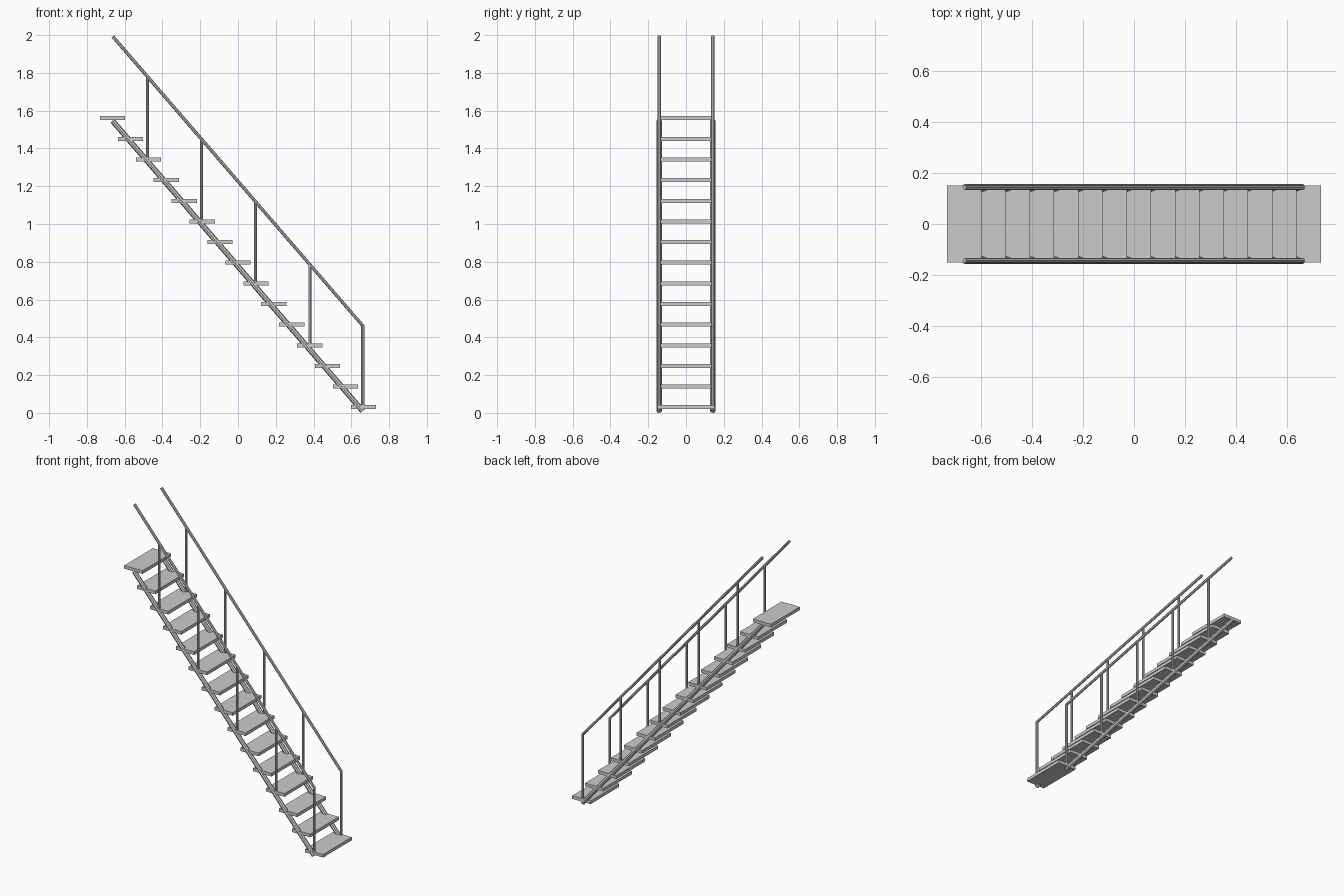
import bpy
from mathutils import Vector

if "Cube" in bpy.data.objects:
    bpy.data.objects.remove(bpy.data.objects["Cube"])

STEPS = 15
SIDE_Y = 0.142
BOTTOM = Vector((0.664, 0, 0.03))
TOP = Vector((-0.664, 0, 1.56))


def tube(name, points, radius):
    """Eight-sided capped tube along a straight or mitred path."""
    curve = bpy.data.curves.new(name, 'CURVE')
    curve.dimensions = '3D'
    curve.bevel_depth = radius
    curve.bevel_resolution = 2
    curve.use_fill_caps = True
    spline = curve.splines.new('POLY')
    spline.points.add(len(points) - 1)
    for p, co in zip(spline.points, points):
        p.co = (*co, 1)
    spline.use_smooth = False
    obj = bpy.data.objects.new(name, curve)
    bpy.context.collection.objects.link(obj)
    bpy.ops.object.select_all(action='DESELECT')
    bpy.context.view_layer.objects.active = obj
    obj.select_set(True)
    bpy.ops.object.convert(target='MESH')
    return bpy.context.view_layer.objects.active


# Treads
for i in range(STEPS):
    bpy.ops.mesh.primitive_cube_add(size=1, location=BOTTOM.lerp(TOP, i / (STEPS - 1)))
    tread = bpy.context.object
    tread.name = f"tread_{i + 1}"
    tread.scale = (0.134, 0.302, 0.021)

# Sloping rail height at a given x
rail_low, rail_high = (0.66, 0.462), (-0.663, 1.993)
slope = (rail_high[1] - rail_low[1]) / (rail_high[0] - rail_low[0])

for side, y in (("left", SIDE_Y), ("right", -SIDE_Y)):
    # Stringer running through the treads
    tube(f"stringer_{side}", [(0.66, y, 0.0095), (-0.664, y, 1.546)], 0.0145)
    # Handrail bent down into the first post
    tube(f"handrail_{side}", [(0.66, y, 0.015), (0.66, y, rail_low[1]),
                              (rail_high[0], y, rail_high[1])], 0.009)
    # Remaining posts
    for n, x in enumerate((0.38, 0.093, -0.193, -0.479)):
        top = rail_low[1] + slope * (x - rail_low[0])
        tube(f"post_{side}_{n + 1}", [(x, y, top - 0.437), (x, y, top)], 0.008)
